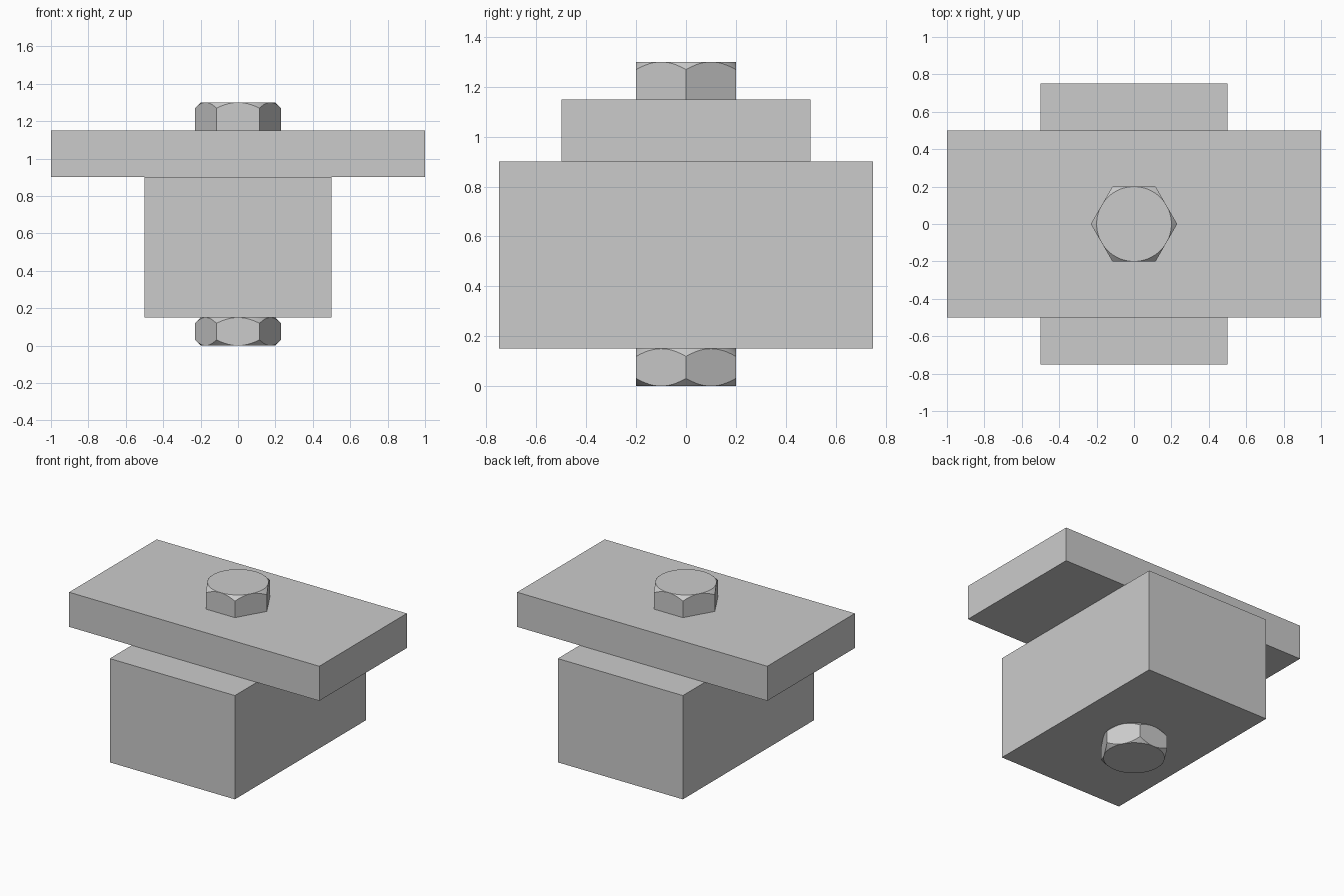
import bpy, bmesh
from math import pi, sin, cos, radians

if "Cube" in bpy.data.objects:
    bpy.data.objects.remove(bpy.data.objects["Cube"])

SEG = 12  # chamfer segments per hexagon side


def box(name, size, z0):
    bm = bmesh.new()
    bmesh.ops.create_cube(bm, size=1)
    for v in bm.verts:
        v.co = (v.co.x * size[0], v.co.y * size[1], (v.co.z + 0.5) * size[2] + z0)
    return finish(name, bm)


def finish(name, bm):
    bmesh.ops.recalc_face_normals(bm, faces=bm.faces)
    mesh = bpy.data.meshes.new(name)
    bm.to_mesh(mesh)
    bm.free()
    obj = bpy.data.objects.new(name, mesh)
    bpy.context.collection.objects.link(obj)
    return obj


def hexagon(name, apothem, z0, z1, chamfer_bottom):
    """Hex prism whose ends are cut by a 45 degree cone."""
    bm = bmesh.new()
    n = 6 * SEG

    def end(z, inward, chamfered):
        inner, outer = [], []
        for i in range(n):
            a = 2 * pi * i / n
            r = apothem / cos((i % SEG) / SEG * pi / 3 - pi / 6)
            drop = (r - apothem) * inward if chamfered else 0
            outer.append(bm.verts.new((r * cos(a), r * sin(a), z + drop)))
            if chamfered:
                # share the vertex where the circle touches the flat
                touching = i % SEG == SEG // 2
                inner.append(outer[i] if touching else
                             bm.verts.new((apothem * cos(a), apothem * sin(a), z)))
        if chamfered:
            for i in range(n):
                j = (i + 1) % n
                loop = dict.fromkeys((inner[i], inner[j], outer[j], outer[i]))
                bm.faces.new(list(loop))
        bm.faces.new(inner or outer)
        return outer

    low = end(z0, 1, chamfer_bottom)
    high = end(z1, -1, True)
    for s in range(6):
        ids = [(s * SEG + k) % n for k in range(SEG + 1)]
        bm.faces.new([low[i] for i in ids] + [high[i] for i in reversed(ids)])

    obj = finish(name, bm)
    bpy.ops.object.select_all(action='DESELECT')
    obj.select_set(True)
    bpy.context.view_layer.objects.active = obj
    bpy.ops.object.shade_smooth_by_angle(angle=radians(25))
    return obj


# Clamped parts
box("lower_block", (1.0, 1.5, 0.75), 0.15)
box("upper_plate", (2.0, 1.0, 0.25), 0.90)

# Fastener: head chamfered on top only, nut on both ends
hexagon("bolt_head", 0.2, 1.15, 1.30, False)
hexagon("nut", 0.2, 0.0, 0.15, True)
